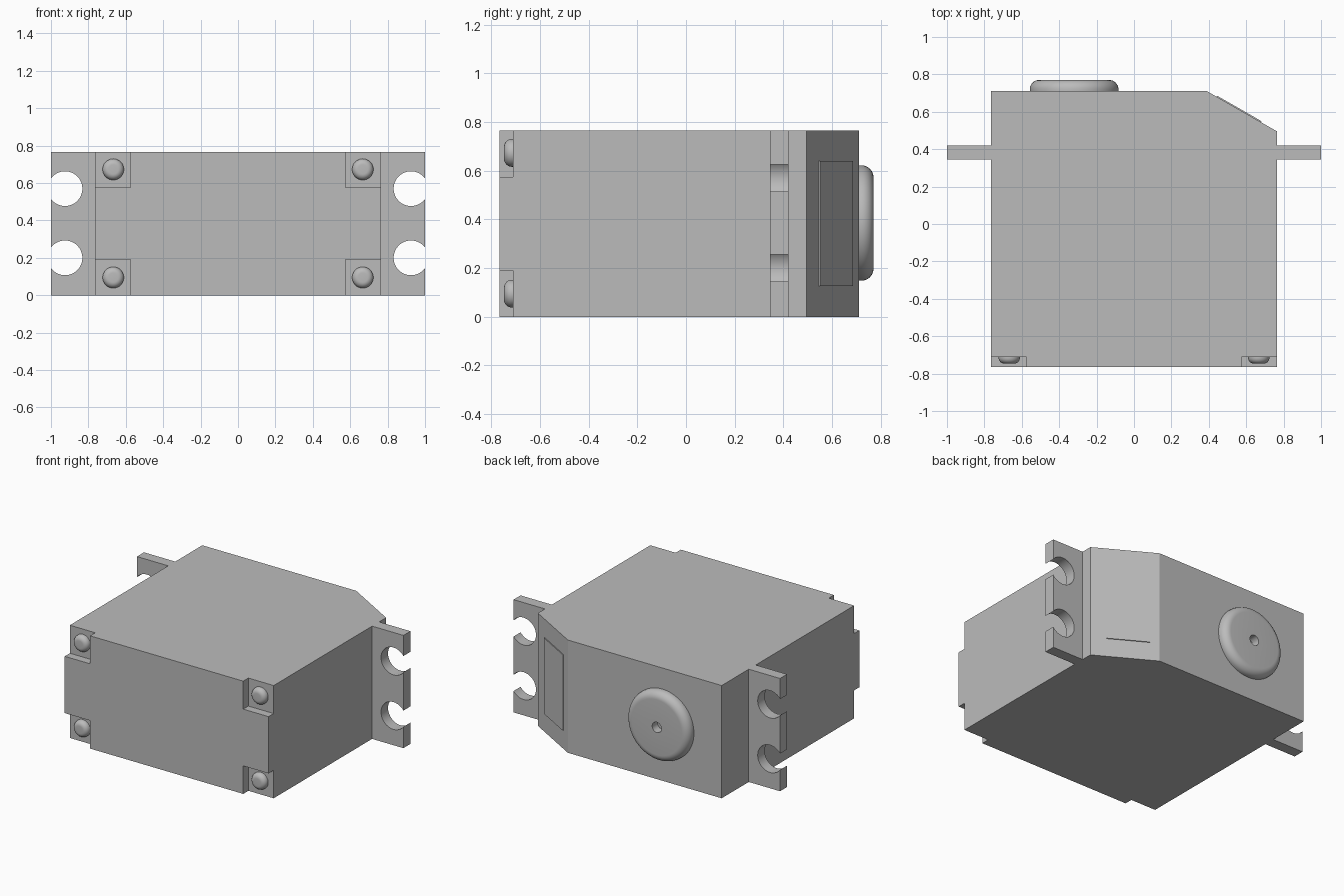
import bpy, bmesh
from math import sin, cos, pi, radians, acos, atan2
from mathutils import Vector, Matrix

cube = bpy.data.objects.get("Cube")
if cube:
    bpy.data.objects.remove(cube, do_unlink=True)

grey = bpy.data.materials.new("plain grey")
grey.use_nodes = True
colour = (0.5, 0.5, 0.5, 1)
grey.diffuse_color = colour
grey.node_tree.nodes["Principled BSDF"].inputs["Base Color"].default_value = colour

HALF, HEIGHT = 0.765, 0.765
BACK, FRONT, POCKET = 0.71, -0.765, -0.71


def finish(name, bm, smooth=False):
    bmesh.ops.recalc_face_normals(bm, faces=bm.faces)
    mesh = bpy.data.meshes.new(name)
    bm.to_mesh(mesh)
    bm.free()
    mesh.materials.append(grey)
    obj = bpy.data.objects.new(name, mesh)
    bpy.context.collection.objects.link(obj)
    bpy.ops.object.select_all(action="DESELECT")
    obj.select_set(True)
    bpy.context.view_layer.objects.active = obj
    if smooth:
        bpy.ops.object.shade_smooth_by_angle(angle=radians(35))
    return obj


def prism(name, points, direction, smooth=False):
    bm = bmesh.new()
    face = bm.faces.new([bm.verts.new(p) for p in points])
    out = bmesh.ops.extrude_face_region(bm, geom=[face])
    moved = [v for v in out["geom"] if isinstance(v, bmesh.types.BMVert)]
    bmesh.ops.translate(bm, verts=moved, vec=direction)
    return finish(name, bm, smooth)


def box(name, centre, size, turn=0):
    bm = bmesh.new()
    place = Matrix.Translation(centre) @ Matrix.Rotation(turn, 4, "Z")
    bmesh.ops.create_cube(bm, size=1, matrix=place @ Matrix.Diagonal((*size, 1)))
    return finish(name, bm)


def lathe(name, profile, x, z, steps):
    """Turn (radius, y) points around an axis along y."""
    bm = bmesh.new()
    verts = [bm.verts.new((x + r, y, z)) for r, y in profile]
    edges = [bm.edges.new(pair) for pair in zip(verts, verts[1:])]
    bmesh.ops.spin(bm, geom=verts + edges, cent=(x, 0, z), axis=(0, 1, 0),
                   angle=2 * pi, steps=steps, use_duplicate=False)
    bmesh.ops.remove_doubles(bm, verts=bm.verts, dist=0.0002)
    return finish(name, bm, True)


def rounded(radius, base, top, fillet, steps=8):
    """Side and rounded rim of a disc, as (radius, y) points."""
    way = 1 if top > base else -1
    arc = [(radius - fillet + fillet * cos(a), top - way * fillet * (1 - sin(a)))
           for a in (pi / 2 * i / steps for i in range(steps + 1))]
    return [(radius, base)] + arc


# Main case with one bevelled back corner
a, b = Vector((0.39, BACK, 0)), Vector((HALF, 0.495, 0))
case = prism("case", [(-HALF, FRONT, 0), (HALF, FRONT, 0), b, a, (-HALF, BACK, 0)],
             (0, 0, HEIGHT))

# Square screw pockets in the four front corners
for sx in (-1, 1):
    for z in (0, HEIGHT):
        cutter = box("pocket_cutter", (sx * HALF, FRONT, z), (0.38, 2 * (POCKET - FRONT), 0.38))
        cutter.hide_render = True
        bpy.context.view_layer.objects.active = case
        mod = case.modifiers.new("pocket", "BOOLEAN")
        mod.operation, mod.solver, mod.object = "DIFFERENCE", "EXACT", cutter
        bpy.ops.object.modifier_apply(modifier=mod.name)
        bpy.data.objects.remove(cutter, do_unlink=True)

# Mounting ears with open round notches
HOLE_X, HOLE_R = 0.925, 0.093
gap = acos((1 - HOLE_X) / HOLE_R)
for side, sx in (("left", 1), ("right", -1)):
    outline = [(HALF, 0), (1, 0)]
    for z in (0.2, 0.57):
        for i in range(33):
            t = -gap - (2 * pi - 2 * gap) * i / 32
            outline.append((HOLE_X + HOLE_R * cos(t), z + HOLE_R * sin(t)))
    outline += [(1, HEIGHT), (HALF, HEIGHT)]
    prism(side + "_mounting_ear", [(sx * x, 0.345, z) for x, z in outline],
          (0, 0.075, 0), True)

# Domed screw heads
for side, sx in (("left", 1), ("right", -1)):
    for level, z in (("lower", 0.095), ("upper", HEIGHT - 0.092)):
        lathe(f"{level}_{side}_screw",
              rounded(0.057, POCKET, -0.747, 0.032) + [(0, -0.747)], sx * 0.667, z, 32)

# Round output boss with a small centre hole
lathe("output_boss", rounded(0.237, BACK, 0.77, 0.05)
      + [(0.035, 0.77), (0.035, 0.712), (0, 0.712)], -0.32, 0.385, 64)

# Thin plate on the bevelled corner
slope = b - a
normal = Vector((-slope.y, slope.x, 0)).normalized()
middle = a + slope * 0.453 + normal * 0.002
box("bevel_plate", (middle.x, middle.y, 0.383), (0.272, 0.008, 0.515),
    atan2(slope.y, slope.x))
